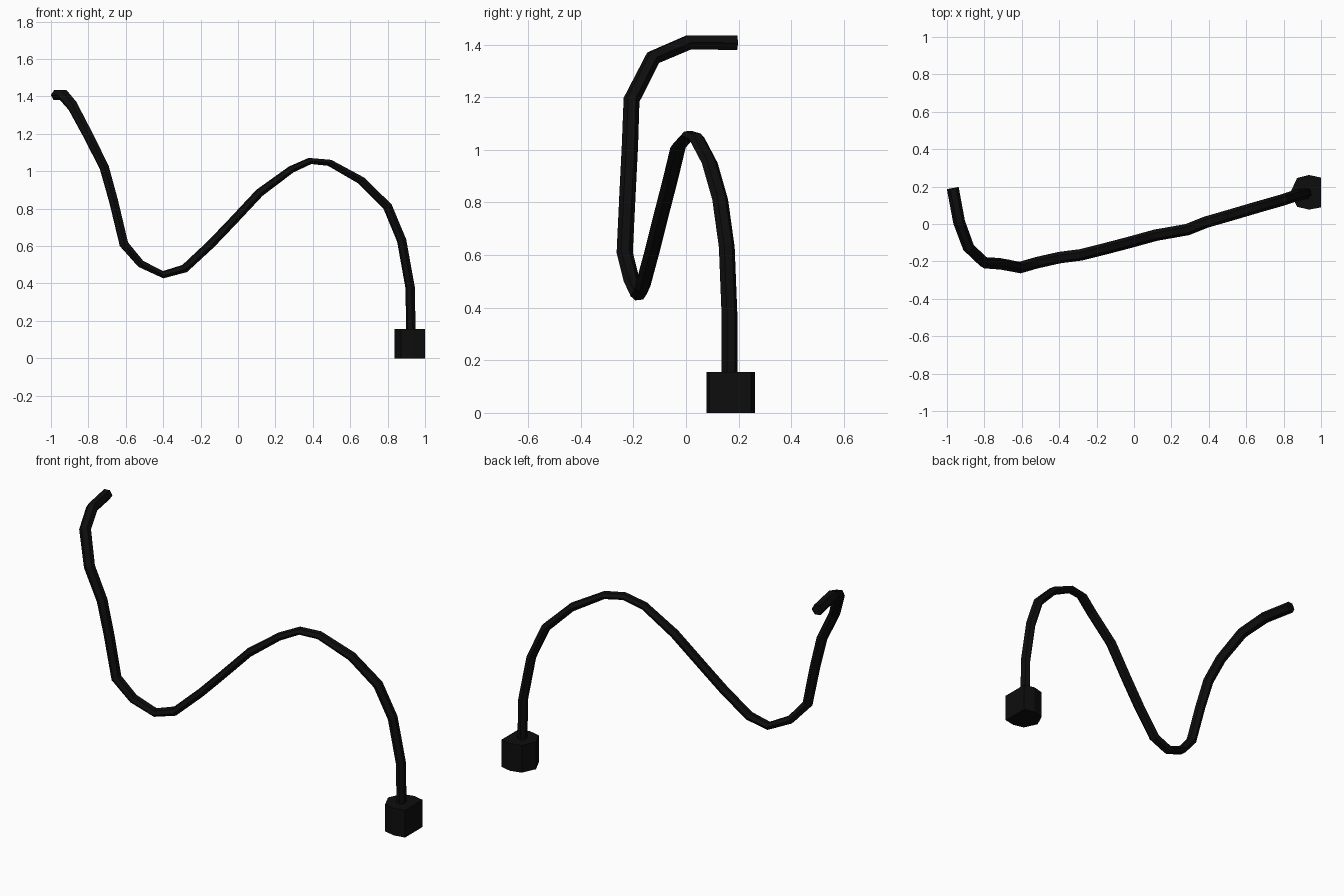
import bpy, bmesh, math
from mathutils import Vector

if "Cube" in bpy.data.objects:
    bpy.data.objects.remove(bpy.data.objects["Cube"])

black = bpy.data.materials.new("cable black")
black.diffuse_color = (0.004, 0.004, 0.004, 1)
black.use_nodes = True
black.node_tree.nodes["Principled BSDF"].inputs["Base Color"].default_value = black.diffuse_color


def finish(name, bm):
    bmesh.ops.recalc_face_normals(bm, faces=bm.faces)
    mesh = bpy.data.meshes.new(name)
    bm.to_mesh(mesh)
    bm.free()
    mesh.materials.append(black)
    ob = bpy.data.objects.new(name, mesh)
    bpy.context.collection.objects.link(ob)
    return ob


# Cable centre line (x, y, z) and half thickness in the bending plane
path = [
    (0.925, 0.165, 0.13, .022), (0.92, 0.165, 0.38, .022), (0.875, 0.155, 0.63, .022),
    (0.80, 0.13, 0.81, .022), (0.66, 0.09, 0.95, .020), (0.49, 0.04, 1.045, .017),
    (0.385, 0.01, 1.055, .016), (0.285, -0.03, 1.01, .017), (0.115, -0.06, 0.885, .020),
    (-0.03, -0.10, 0.73, .020), (-0.145, -0.13, 0.61, .020), (-0.285, -0.165, 0.48, .020),
    (-0.40, -0.18, 0.447, .018), (-0.52, -0.207, 0.505, .020), (-0.61, -0.233, 0.61, .023),
    (-0.665, -0.222, 0.84, .023), (-0.715, -0.213, 1.02, .024), (-0.80, -0.207, 1.19, .025),
    (-0.885, -0.125, 1.35, .027), (-0.935, 0.01, 1.408, .028), (-0.969, 0.192, 1.407, .028),
]
SIDES = 6
HALF_WIDTH = 0.031


# Sweep a six-sided section along the path, carrying its frame along
def cable():
    bm = bmesh.new()
    pts = [Vector(p[:3]) for p in path]
    rings, side, last = [], Vector((-0.25, 0.97, 0)), None
    for i, p in enumerate(pts):
        a = (p - pts[i - 1]).normalized() if i else Vector()
        b = (pts[i + 1] - p).normalized() if i < len(pts) - 1 else Vector()
        t = (a + b).normalized()
        if last is not None:
            side = last.rotation_difference(t) @ side
        side = (side - t * side.dot(t)).normalized()
        normal = t.cross(side)
        last = t
        ring = []
        for k in range(SIDES):
            ang = math.tau * k / SIDES
            ring.append(bm.verts.new(p + side * HALF_WIDTH * math.cos(ang)
                        + normal * path[i][3] * math.sin(ang) / math.sin(math.pi / 3)))
        rings.append(ring)
    for r, s in zip(rings, rings[1:]):
        for k in range(SIDES):
            n = (k + 1) % SIDES
            bm.faces.new((r[k], r[n], s[n], s[k]))
    bm.faces.new(rings[0])
    bm.faces.new(rings[-1])
    finish("cable", bm)


# Plug block: faceted outline with a flat outer side
def plug():
    bm = bmesh.new()
    outline = [(1.0, 0.248), (0.936, 0.262), (0.872, 0.246), (0.836, 0.168),
               (0.872, 0.092), (0.936, 0.077), (1.0, 0.089)]
    base = bm.faces.new([bm.verts.new((x, y, 0)) for x, y in outline])
    out = bmesh.ops.extrude_face_region(bm, geom=[base], use_keep_orig=True)
    top = [g for g in out["geom"] if isinstance(g, bmesh.types.BMVert)]
    bmesh.ops.translate(bm, verts=top, vec=(0, 0, 0.156))
    finish("plug", bm)


cable()
plug()
